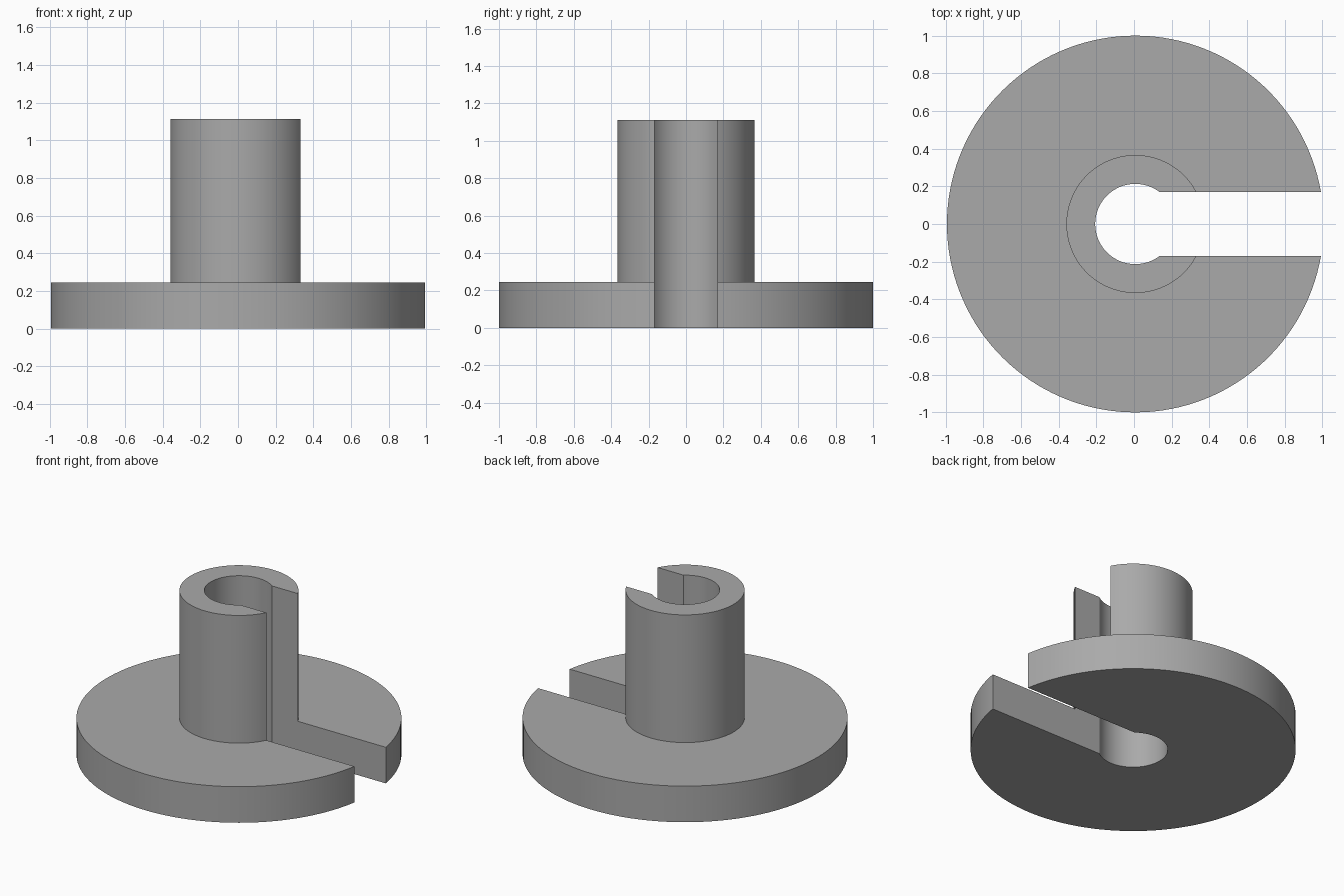
import bpy, bmesh
from math import asin, cos, sin, pi, radians

cube = bpy.data.objects.get("Cube")
if cube:
    bpy.data.objects.remove(cube, do_unlink=True)

# Main dimensions
FLANGE_R, HUB_R, BORE_R = 1.0, 0.366, 0.213
FLANGE_Z, HUB_Z = 0.245, 1.112
SLOT = 0.169          # half width of the slot
SHIFT = 0.007         # centres the slotted disc on x
STEPS = 128

grey = bpy.data.materials.new("plain grey")
grey.use_nodes = True
colour = (0.4, 0.4, 0.4, 1)
grey.diffuse_color = colour
grey.node_tree.nodes["Principled BSDF"].inputs["Base Color"].default_value = colour

# Closed section of the flange and hub, as radius and height
section = [(BORE_R, 0), (FLANGE_R, 0), (FLANGE_R, FLANGE_Z),
           (HUB_R, FLANGE_Z), (HUB_R, HUB_Z), (BORE_R, HUB_Z)]

bm = bmesh.new()


def open_ring(radius, height):
    """Arc that stops where it meets the parallel slot walls."""
    start = asin(SLOT / radius)
    angles = [start + (2 * pi - 2 * start) * i / STEPS for i in range(STEPS + 1)]
    return [bm.verts.new((radius * cos(a) + SHIFT, radius * sin(a), height))
            for a in angles]


# Sweep the section round the axis
rings = [open_ring(r, z) for r, z in section]
for a, b in zip(rings, rings[1:] + rings[:1]):
    for i in range(STEPS):
        bm.faces.new((a[i], a[i + 1], b[i + 1], b[i]))

# Flat slot walls
for end in (0, -1):
    bm.faces.new([ring[end] for ring in rings])

bmesh.ops.recalc_face_normals(bm, faces=bm.faces)
mesh = bpy.data.meshes.new("slotted_flanged_sleeve")
bm.to_mesh(mesh)
bm.free()
mesh.materials.append(grey)

sleeve = bpy.data.objects.new("slotted_flanged_sleeve", mesh)
bpy.context.collection.objects.link(sleeve)
bpy.context.view_layer.objects.active = sleeve
sleeve.select_set(True)
bpy.ops.object.shade_smooth_by_angle(angle=radians(30))
